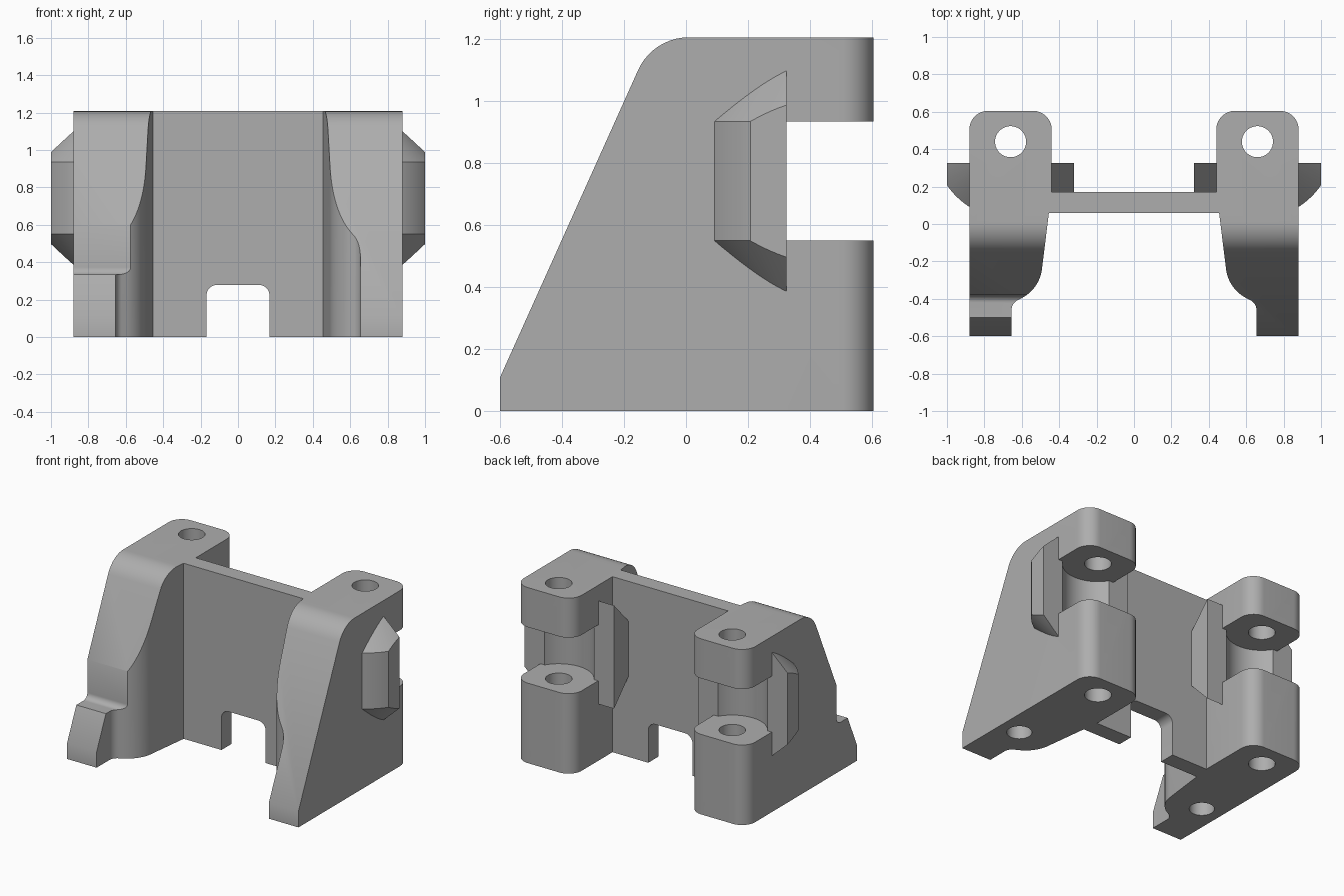
import bpy, bmesh, math
from mathutils import Vector

if "Cube" in bpy.data.objects:
    bpy.data.objects.remove(bpy.data.objects["Cube"])

grey = bpy.data.materials.new("plain grey")
grey.diffuse_color = (0.42, 0.42, 0.42, 1)
grey.use_nodes = True
grey.node_tree.nodes["Principled BSDF"].inputs["Base Color"].default_value = grey.diffuse_color
HOLE = (0.66, 0.44)
Z0, Z1 = 0.55, 0.935          # recess heights
TOP = 1.207


def rounded(pts, n=10):
    """Turn (a, b, radius) corners into a polygon with filleted corners."""
    out = []
    for i, (a, b, r) in enumerate(pts):
        p = Vector((a, b))
        if r == 0:
            out.append(p)
            continue
        u = (Vector(pts[i - 1][:2]) - p).normalized()
        v = (Vector(pts[(i + 1) % len(pts)][:2]) - p).normalized()
        half = u.angle(v) / 2
        c = p + (u + v).normalized() * (r / math.sin(half))
        s = p + u * (r / math.tan(half)) - c
        e = p + v * (r / math.tan(half)) - c
        sweep = s.angle_signed(e)      # clockwise positive
        for k in range(n + 1):
            t = -sweep * k / n
            out.append(c + Vector((s.x * math.cos(t) - s.y * math.sin(t),
                                   s.x * math.sin(t) + s.y * math.cos(t))))
    return out


def finish(name, bm):
    bmesh.ops.recalc_face_normals(bm, faces=bm.faces)
    me = bpy.data.meshes.new(name)
    bm.to_mesh(me)
    bm.free()
    me.materials.append(grey)
    ob = bpy.data.objects.new(name, me)
    bpy.context.collection.objects.link(ob)
    return ob


def prism(name, pts, axis, lo, hi):
    """Extrude a 2D outline along x (outline in yz), y (xz) or z (xy)."""
    place = {'x': lambda a, b, h: (h, a, b), 'y': lambda a, b, h: (a, h, b),
             'z': lambda a, b, h: (a, b, h)}[axis]
    bm = bmesh.new()
    ends = [[bm.verts.new(place(p[0], p[1], h)) for p in pts] for h in (lo, hi)]
    for ring in ends:
        bm.faces.new(ring)
    n = len(pts)
    for i in range(n):
        j = (i + 1) % n
        bm.faces.new((ends[0][i], ends[0][j], ends[1][j], ends[1][i]))
    return finish(name, bm)


def lathe(name, x, y, profile, n=64):
    """Solid of revolution about a vertical axis from (radius, z) points."""
    bm = bmesh.new()
    rings = [[bm.verts.new((x + r * math.cos(2 * math.pi * k / n),
                            y + r * math.sin(2 * math.pi * k / n), z)) for k in range(n)]
             for r, z in profile]
    bm.faces.new(rings[0])
    bm.faces.new(rings[-1])
    for a, b in zip(rings, rings[1:]):
        for k in range(n):
            j = (k + 1) % n
            bm.faces.new((a[k], a[j], b[j], b[k]))
    return finish(name, bm)


def box(name, x0, x1, y0, y1, z0, z1):
    return prism(name, [(x0, y0), (x1, y0), (x1, y1), (x0, y1)], 'z', z0, z1)


def boolean(ob, tool, op='DIFFERENCE'):
    m = ob.modifiers.new("cut", 'BOOLEAN')
    m.operation, m.object, m.solver = op, tool, 'EXACT'
    bpy.context.view_layer.objects.active = ob
    bpy.ops.object.modifier_apply(modifier=m.name)
    bpy.data.objects.remove(tool)


def smooth(ob):
    bpy.ops.object.select_all(action='DESELECT')
    ob.select_set(True)
    bpy.context.view_layer.objects.active = ob
    bpy.ops.object.shade_smooth_by_angle(angle=math.radians(25))


# outlines of a leg from the side (y, z) and from above (x, y)
side_outline = rounded([(-0.6, 0, 0), (0.7, 0, 0), (0.7, TOP, 0),
                        (-0.107, TOP, 0.18), (-0.6, 0.11, 0)])
plan = rounded([(0.88, -0.7, 0), (0.88, 0.605, 0.1), (0.44, 0.605, 0.1), (0.44, 0.17, 0),
                (0.455, 0.06, 0), (0.505, -0.345, 0.2), (0.655, -0.425, 0.06),
                (0.655, -0.7, 0)], 14)

for s, label in ((1, "right"), (-1, "left")):
    hx, hy = s * HOLE[0], HOLE[1]
    # leg with sloped front
    leg = prism(label + "_leg", side_outline, 'x', s * 0.3, s * 1.0)
    boolean(leg, prism("plan", [(s * p.x, p.y) for p in plan], 'z', -0.1, 1.3), 'INTERSECT')
    # rear recess with a round back wall
    boolean(leg, box("recess", s * 0.3, s * 1.1, 0.325, 0.8, Z0, Z1))
    boolean(leg, lathe("round_recess", hx, hy, [(0.22, Z0), (0.22, Z1)]))
    # pin hole and blind hole underneath
    boolean(leg, lathe("pin_hole", hx, hy, [(0.083, -0.1), (0.083, 1.3)]))
    boolean(leg, lathe("blind_hole", s * 0.735, -0.225, [(0.078, -0.1), (0.078, 0.35)]))
    if s < 0:
        # step in the front of the left leg
        step = rounded([(-0.8, 0.333, 0), (-0.38, 0.333, 0.04), (-0.38, 1, 0), (-0.8, 1, 0)])
        boolean(leg, prism("step", step, 'x', -1.1, -0.2))
    smooth(leg)

    # outer lug, conical above and below
    lug = lathe(label + "_outer_lug", hx, hy,
                [(0.1, Z0 - 0.312), (0.412, Z0), (0.412, Z1), (0.1, Z1 + 0.312)], 96)
    boolean(lug, box("clip", s * 0.88, s * 1.0, -0.1, 0.325, 0.1, 1.4), 'INTERSECT')
    smooth(lug)

    # inner lug against the web
    prism(label + "_inner_lug", [(0.325, 0.39), (0.325, 1.1), (0.17, Z1), (0.17, Z0)],
          'x', s * 0.32, s * 0.44)

# web joining the legs, with a rounded doorway
web = prism("web", [(-0.455, 0.06), (0.455, 0.06), (0.44, 0.17), (-0.44, 0.17)], 'z', 0, TOP)
door = rounded([(-0.168, -0.1, 0), (0.168, -0.1, 0), (0.168, 0.278, 0.055), (-0.168, 0.278, 0.055)])
boolean(web, prism("doorway", door, 'y', -0.2, 0.5))
smooth(web)
